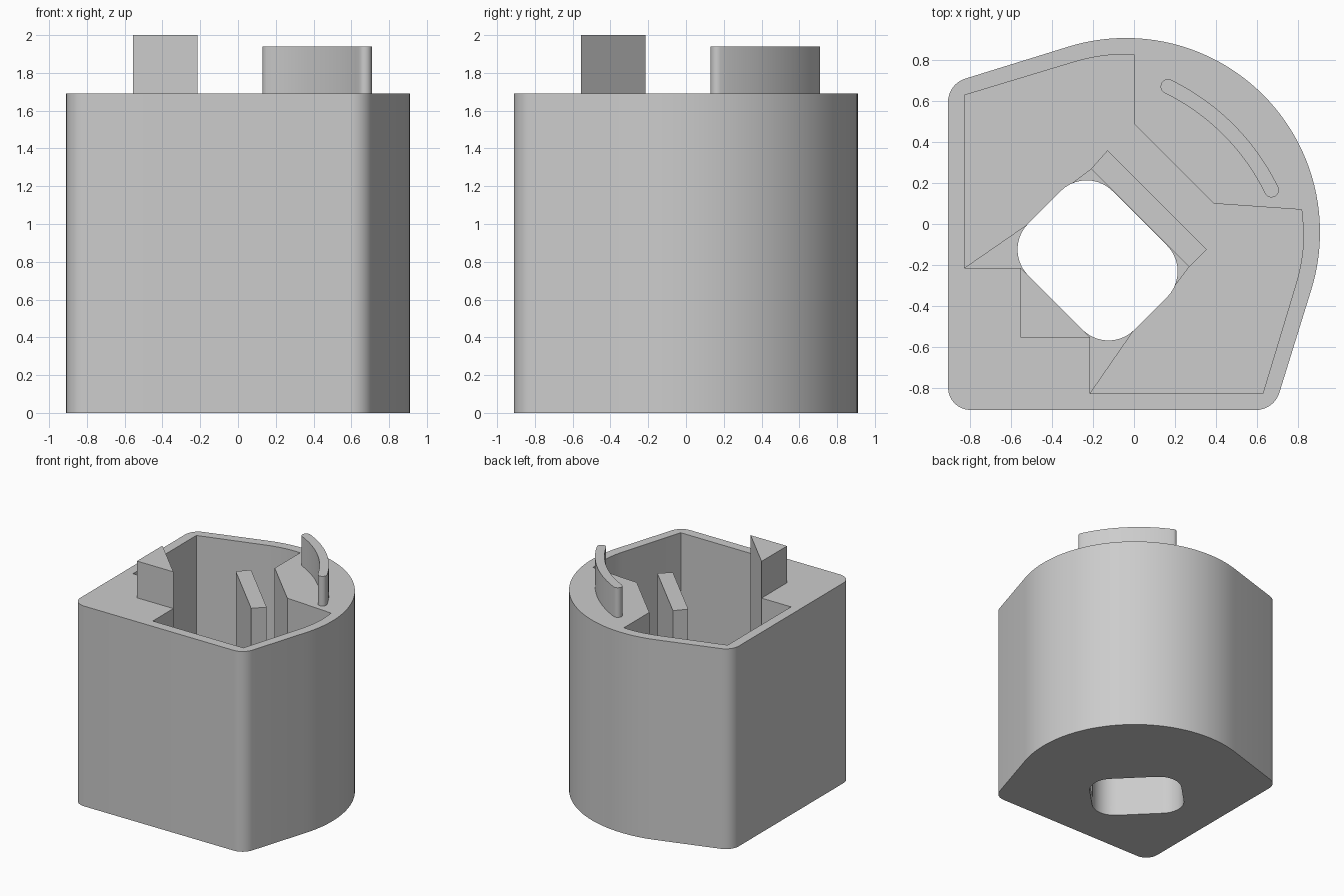
import bpy, bmesh
from math import radians, sin, cos, tan
from mathutils import Vector

if "Cube" in bpy.data.objects:
    bpy.data.objects.remove(bpy.data.objects["Cube"], do_unlink=True)

grey = bpy.data.materials.new("light_grey")
grey.use_nodes = True
grey.diffuse_color = (0.604, 0.604, 0.604, 1)
grey.node_tree.nodes["Principled BSDF"].inputs["Base Color"].default_value = (0.604, 0.604, 0.604, 1)

TOP = 1.69          # rim height
FLOOR = 0.08        # base plate thickness
RAISED = 0.5        # raised ledges around the opening
CENTRE = -0.04      # centre of the curved wall, on both axes


def arc(radius, start, end, steps, cx=CENTRE, cy=CENTRE):
    angles = [radians(start + (end - start) * i / steps) for i in range(steps + 1)]
    return [(cx + radius * cos(a), cy + radius * sin(a)) for a in angles]


def rounded(prev, corner, nxt, radius, steps=8):
    """Points of a fillet between two straight edges."""
    p, c, n = Vector(prev), Vector(corner), Vector(nxt)
    a, b = (p - c).normalized(), (n - c).normalized()
    half = a.angle(b) / 2
    centre = c + (a + b).normalized() * radius / sin(half)
    start = (c + a * radius / tan(half) - centre).normalized()
    end = (c + b * radius / tan(half) - centre).normalized()
    return [tuple(centre + start.slerp(end, i / steps) * radius) for i in range(steps + 1)]


def swap(points):
    """Mirror across the diagonal and keep the outline running onward."""
    return [(y, x) for x, y in reversed(points)]


def prism(name, outline, bottom, top):
    bm = bmesh.new()
    base = bm.faces.new([bm.verts.new((x, y, bottom)) for x, y in outline])
    moved = bmesh.ops.extrude_face_region(bm, geom=[base])["geom"]
    bmesh.ops.translate(bm, vec=(0, 0, top - bottom),
                        verts=[v for v in moved if isinstance(v, bmesh.types.BMVert)])
    bmesh.ops.recalc_face_normals(bm, faces=bm.faces)
    mesh = bpy.data.meshes.new(name)
    bm.to_mesh(mesh)
    bm.free()
    mesh.materials.append(grey)
    obj = bpy.data.objects.new(name, mesh)
    bpy.context.collection.objects.link(obj)
    return obj


def select(obj):
    bpy.ops.object.select_all(action="DESELECT")
    obj.select_set(True)
    bpy.context.view_layer.objects.active = obj


def cut(obj, cutter):
    mod = obj.modifiers.new("cut", "BOOLEAN")
    mod.operation, mod.solver, mod.object = "DIFFERENCE", "EXACT", cutter
    select(obj)
    bpy.ops.object.modifier_apply(modifier=mod.name)


# Outer shell: square corner, two slanted flats and a big curved wall
tangent = arc(0.95, 107.2, 107.2, 1)[0]
shoulder = (-0.91, 0.685)
corner = (-0.91, -0.91)
side = rounded(corner, shoulder, tangent, 0.12)
outline = (rounded(swap([shoulder])[0], corner, shoulder, 0.11)
           + side + arc(0.95, 107.2, -17.2, 48) + swap(side))
housing = prism("housing", outline, 0, TOP)

# Cavity, bounded by the corner post and the block under the rib
left_wall = [(-0.555, -0.215), (-0.83, -0.215), (-0.83, 0.63)] + arc(0.87, 107.2, 90, 8)[:-1]
block = [(0, 0.83), (0, 0.49), (0.39, 0.10), (0.82, 0.07)]
right_wall = arc(0.87, 0, -17.2, 8) + swap(left_wall[:3])
cavity = prism("cavity_cutter", left_wall + block + right_wall, FLOOR, TOP + 0.5)
cut(housing, cavity)

# Raised ledges between the post and the upright plate
ledge_side = [(-0.83, -0.215), (-0.512, 0.005), (-0.357, 0.16), (-0.21, 0.27)]
ledges = prism("raised_ledges",
               ledge_side + swap(ledge_side) + [(-0.215, -0.555), (-0.555, -0.215)],
               FLOOR, RAISED)

# Rounded opening through the floor, turned onto the diagonal
along, across, mid = 0.3675, 0.292, -0.252
hole = []
for i, (sx, sy) in enumerate([(1, 1), (-1, 1), (-1, -1), (1, -1)]):
    hole += arc(0.18, i * 90, i * 90 + 90, 10, sx * (along - 0.18), sy * (across - 0.18))
k = cos(radians(45))
hole = [(k * (u + v + mid), k * (v + mid - u)) for u, v in hole]
hole_cutter = prism("hole_cutter", hole, -0.2, RAISED + 0.1)
cut(housing, hole_cutter)
cut(ledges, hole_cutter)
for helper in (cavity, hole_cutter):
    bpy.data.objects.remove(helper, do_unlink=True)

# Upright plate beside the opening
prism("upright_plate", [(-0.21, 0.27), (-0.13, 0.36), (0.355, -0.125), (0.27, -0.21)], FLOOR, TOP)

# Three-sided corner post
prism("corner_post", [(-0.555, -0.215), (-0.555, -0.555), (-0.215, -0.555)], TOP, 2.0)

# Curved rib with round ends on the rim
bend, thick, low, high, mid_rib = 1.1, 0.036, 26, 64, -0.316
first, last = arc(bend, low, high, 1, mid_rib, mid_rib)
rib_outline = (arc(bend + thick, low, high, 20, mid_rib, mid_rib)
               + arc(thick, high, high + 180, 10, *last)[1:-1]
               + arc(bend - thick, high, low, 20, mid_rib, mid_rib)
               + arc(thick, low + 180, low + 360, 10, *first)[1:-1])
rib = prism("curved_rib", rib_outline, TOP, 1.94)

# Smooth curved walls, sharp edges elsewhere
for obj in (housing, ledges, rib):
    select(obj)
    bpy.ops.object.shade_smooth_by_angle(angle=radians(25))
